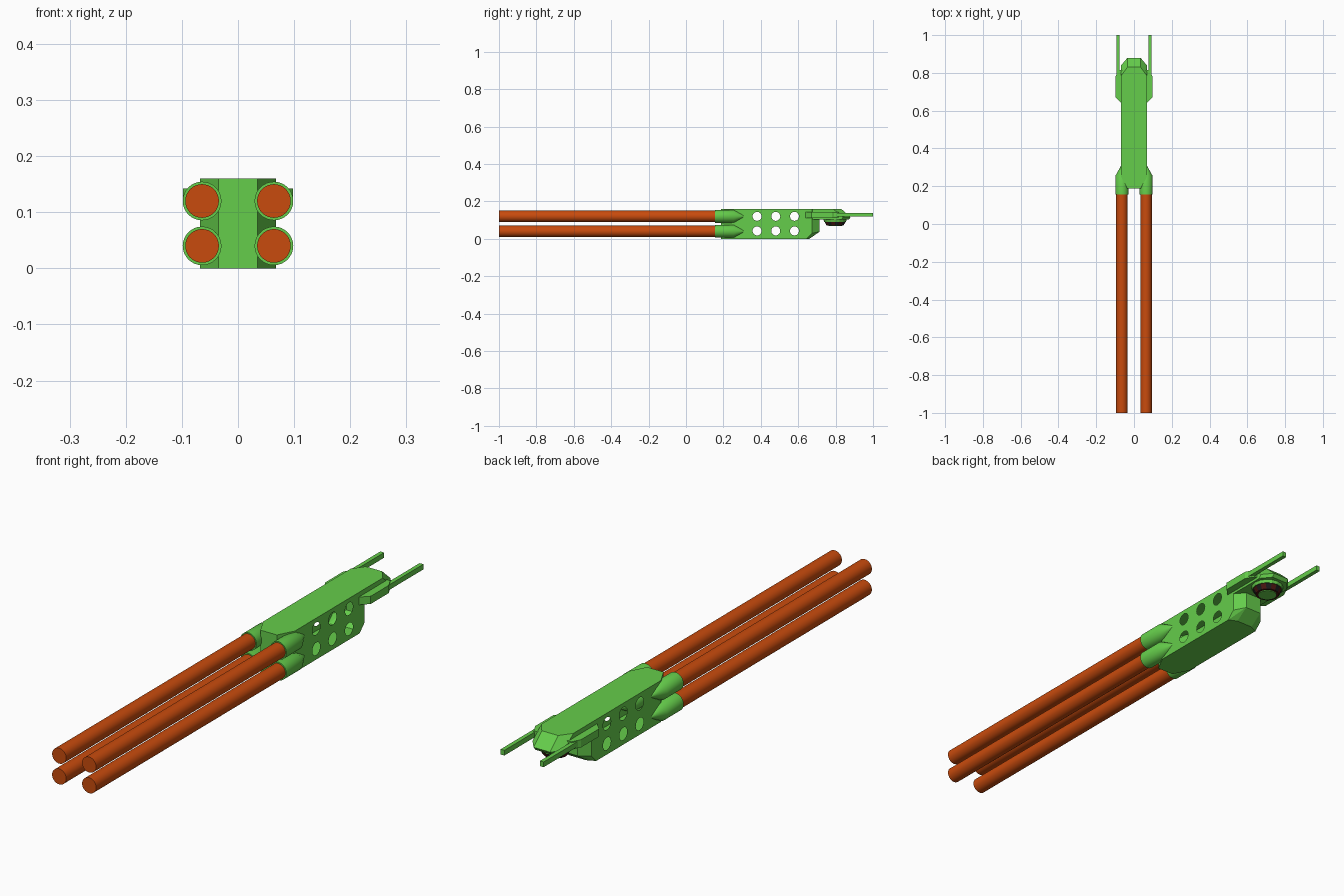
import bpy, bmesh, math
from mathutils import Matrix, Vector

if "Cube" in bpy.data.objects:
    bpy.data.objects.remove(bpy.data.objects["Cube"])


def material(name, rgb):
    m = bpy.data.materials.new(name)
    m.diffuse_color = (*rgb, 1)
    m.use_nodes = True
    m.node_tree.nodes["Principled BSDF"].inputs["Base Color"].default_value = m.diffuse_color
    return m


GREEN = material("bright_green", (0.13, 0.61, 0.07))
ORANGE = material("burnt_orange", (0.58, 0.07, 0.004))
DARK_RED = material("dark_red", (0.07, 0.008, 0.006))
BLACK = material("black", (0.012, 0.012, 0.012))


def finish(name, bm, *mats):
    bmesh.ops.recalc_face_normals(bm, faces=bm.faces)
    me = bpy.data.meshes.new(name)
    bm.to_mesh(me)
    bm.free()
    ob = bpy.data.objects.new(name, me)
    bpy.context.collection.objects.link(ob)
    for m in mats:
        me.materials.append(m)
    return ob


def select(ob):
    bpy.ops.object.select_all(action='DESELECT')
    ob.select_set(True)
    bpy.context.view_layer.objects.active = ob


def hull(name, pts, mat, mirror=True):
    """Convex faceted solid, points mirrored across x."""
    bm = bmesh.new()
    for x, y, z in pts:
        bm.verts.new((x, y, z))
        if mirror:
            bm.verts.new((-x, y, z))
    res = bmesh.ops.convex_hull(bm, input=bm.verts)
    loose = [v for v in bm.verts if not v.link_faces]
    bmesh.ops.delete(bm, geom=loose, context='VERTS')
    bmesh.ops.dissolve_limit(bm, angle_limit=0.01, verts=bm.verts, edges=bm.edges)
    return finish(name, bm, mat)


def lathe_y(name, profile, x, z, mat, n=32):
    """Turned solid along y from (radius, y) pairs."""
    bm = bmesh.new()
    rings = []
    for r, y in profile:
        rings.append([bm.verts.new((x + r * math.cos(2 * math.pi * i / n), y,
                                    z + r * math.sin(2 * math.pi * i / n))) for i in range(n)])
    for a, b in zip(rings, rings[1:]):
        for i in range(n):
            j = (i + 1) % n
            bm.faces.new((a[i], a[j], b[j], b[i]))
    bm.faces.new(rings[0])
    bm.faces.new(rings[-1])
    ob = finish(name, bm, mat)
    select(ob)
    bpy.ops.object.shade_smooth_by_angle(angle=math.radians(30))
    return ob


W, N = 0.068, 0.035  # half widths of the body and of its chamfered ends

# Hollow body with chamfered ends and sloped lower rear
body = hull("body", [
    (N, 0.187, 0), (N, 0.187, 0.16), (W, 0.25, 0), (W, 0.25, 0.16),
    (W, 0.645, 0), (N, 0.66, 0), (W, 0.675, 0.03), (N, 0.713, 0.037),
    (W, 0.675, 0.16), (N, 0.713, 0.16)], GREEN)

# Lightening holes through both side walls
HOLES = [(y, z) for y in (0.38, 0.48, 0.58) for z in (0.042, 0.12)]
R = 0.024
bm = bmesh.new()
for y, z in HOLES:
    bmesh.ops.create_cone(bm, cap_ends=True, segments=24, radius1=R, radius2=R, depth=0.3,
                          matrix=Matrix.Translation((0, y, z)) @ Matrix.Rotation(math.pi / 2, 4, 'Y'))
cutter = finish("hole_cutter", bm, GREEN)
cutter.hide_render = True
mod = body.modifiers.new("holes", 'BOOLEAN')
mod.operation = 'DIFFERENCE'
mod.solver = 'EXACT'
mod.object = cutter
select(body)
bpy.ops.object.modifier_apply(modifier="holes")
bpy.data.objects.remove(cutter)

# Open the hole tunnels so the walls are thin
bm = bmesh.new()
bm.from_mesh(body.data)
tunnels = []
for f in bm.faces:
    c = f.calc_center_median()
    if abs(f.normal.x) < 0.01 and any(math.hypot(c.y - y, c.z - z) < R + 0.002 for y, z in HOLES):
        tunnels.append(f)
bmesh.ops.delete(bm, geom=tunnels, context='FACES')
bm.to_mesh(body.data)
bm.free()

# Overhanging tail
hull("tail", [
    (W, 0.675, 0.16), (W, 0.675, 0.102), (N, 0.69, 0.16), (N, 0.69, 0.102),
    (W, 0.785, 0.16), (N, 0.83, 0.16), (W, 0.84, 0.115), (N, 0.88, 0.115),
    (W, 0.83, 0.102), (N, 0.87, 0.102)], GREEN)

for s, side in ((1, "right"), (-1, "left")):
    # Side fairings and long rear rods
    hull("fairing_" + side, [(s * x, y, z) for z in (0.112, 0.142) for x, y in
         ((0.06, 0.635), (W, 0.64), (0.098, 0.67), (0.098, 0.78), (0.08, 0.815), (0.06, 0.815))],
         GREEN, mirror=False)
    hull("rear_rod_" + side, [(s * x, y, z) for x in (0.076, 0.092)
         for y in (0.76, 1.0) for z in (0.118, 0.138)], GREEN, mirror=False)
    # Barrels and their tapered sleeves
    for z, level in ((0.04, "lower"), (0.12, "upper")):
        tag = "_" + level + "_" + side
        lathe_y("barrel" + tag, [(0.03, -1.0), (0.03, 0.17)], s * 0.064, z, ORANGE)
        lathe_y("sleeve" + tag, [(0.0345, 0.155), (0.0345, 0.255), (0.001, 0.315)],
                s * 0.064, z, GREEN)


def disc(name, r1, r2, z1, z2, mats, n=16, alternate=False):
    bm = bmesh.new()
    bmesh.ops.create_cone(bm, cap_ends=True, segments=n, radius1=r1, radius2=r2, depth=z2 - z1,
                          matrix=Matrix.Translation((0, 0.797, (z1 + z2) / 2)))
    ob = finish(name, bm, *mats)
    if alternate:
        for i, p in enumerate(f for f in ob.data.polygons if abs(f.normal.z) < 0.9):
            p.material_index = i % 2
    return ob


# Round mount under the tail with a ring of dark segments
disc("mount_plate", 0.058, 0.062, 0.09, 0.104, [GREEN])
disc("segment_ring", 0.045, 0.056, 0.07, 0.091, [DARK_RED, BLACK], alternate=True)
disc("mount_cap", 0.036, 0.036, 0.067, 0.072, [GREEN])
